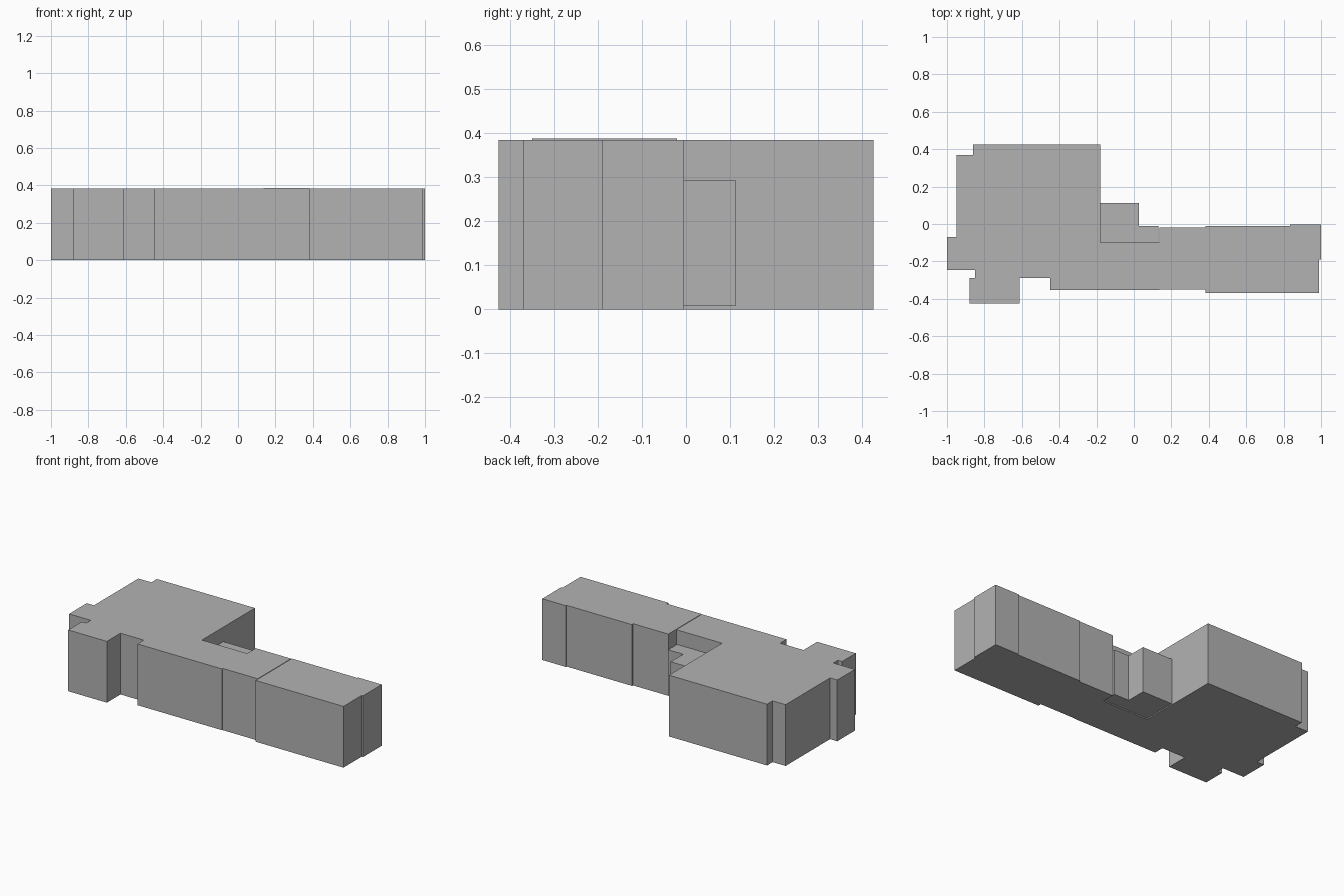
import bpy
import bmesh

cube = bpy.data.objects.get("Cube")
if cube:
    bpy.data.objects.remove(cube, do_unlink=True)

grey = bpy.data.materials.new("plain_grey")
grey.use_nodes = True
colour = (0.45, 0.45, 0.45, 1)
grey.diffuse_color = colour
grey.node_tree.nodes["Principled BSDF"].inputs["Base Color"].default_value = colour


def extrude_plan(name, outline, bottom, top):
    """Raise a floor plan outline into a solid block."""
    bm = bmesh.new()
    floor = bm.faces.new([bm.verts.new((x, y, bottom)) for x, y in outline])
    raised = bmesh.ops.extrude_face_region(bm, geom=[floor])["geom"]
    corners = [v for v in raised if isinstance(v, bmesh.types.BMVert)]
    bmesh.ops.translate(bm, verts=corners, vec=(0, 0, top - bottom))
    bmesh.ops.recalc_face_normals(bm, faces=bm.faces)
    mesh = bpy.data.meshes.new(name)
    bm.to_mesh(mesh)
    bm.free()
    mesh.materials.append(grey)
    block = bpy.data.objects.new(name, mesh)
    bpy.context.collection.objects.link(block)
    return block


# Main hall with its bays and the start of the long wing
extrude_plan("main_hall", [
    (-0.86, 0.425), (-0.18, 0.425), (-0.18, -0.1), (0.137, -0.1),
    (0.137, -0.353), (-0.45, -0.353), (-0.45, -0.29), (-0.612, -0.29),
    (-0.612, -0.425), (-0.88, -0.425), (-0.88, -0.29), (-0.85, -0.29),
    (-0.85, -0.245), (-1, -0.245), (-1, -0.07), (-0.95, -0.07),
    (-0.95, 0.37), (-0.86, 0.37)], 0, 0.384)

# Connecting section of the wing
extrude_plan("wing_link", [
    (0.137, -0.35), (0.382, -0.35), (0.382, -0.02), (0.137, -0.02)], 0, 0.387)

# End section of the wing with slightly stepped walls
extrude_plan("wing_end", [
    (0.382, -0.37), (0.99, -0.37), (0.99, -0.19), (1, -0.19),
    (1, -0.004), (0.835, -0.004), (0.835, -0.011), (0.382, -0.011)], 0, 0.384)

# Low annex in the inner corner
extrude_plan("low_annex", [
    (-0.18, -0.1), (0.132, -0.1), (0.132, -0.012), (0.028, -0.012),
    (0.028, 0.112), (-0.18, 0.112)], 0.007, 0.293)
